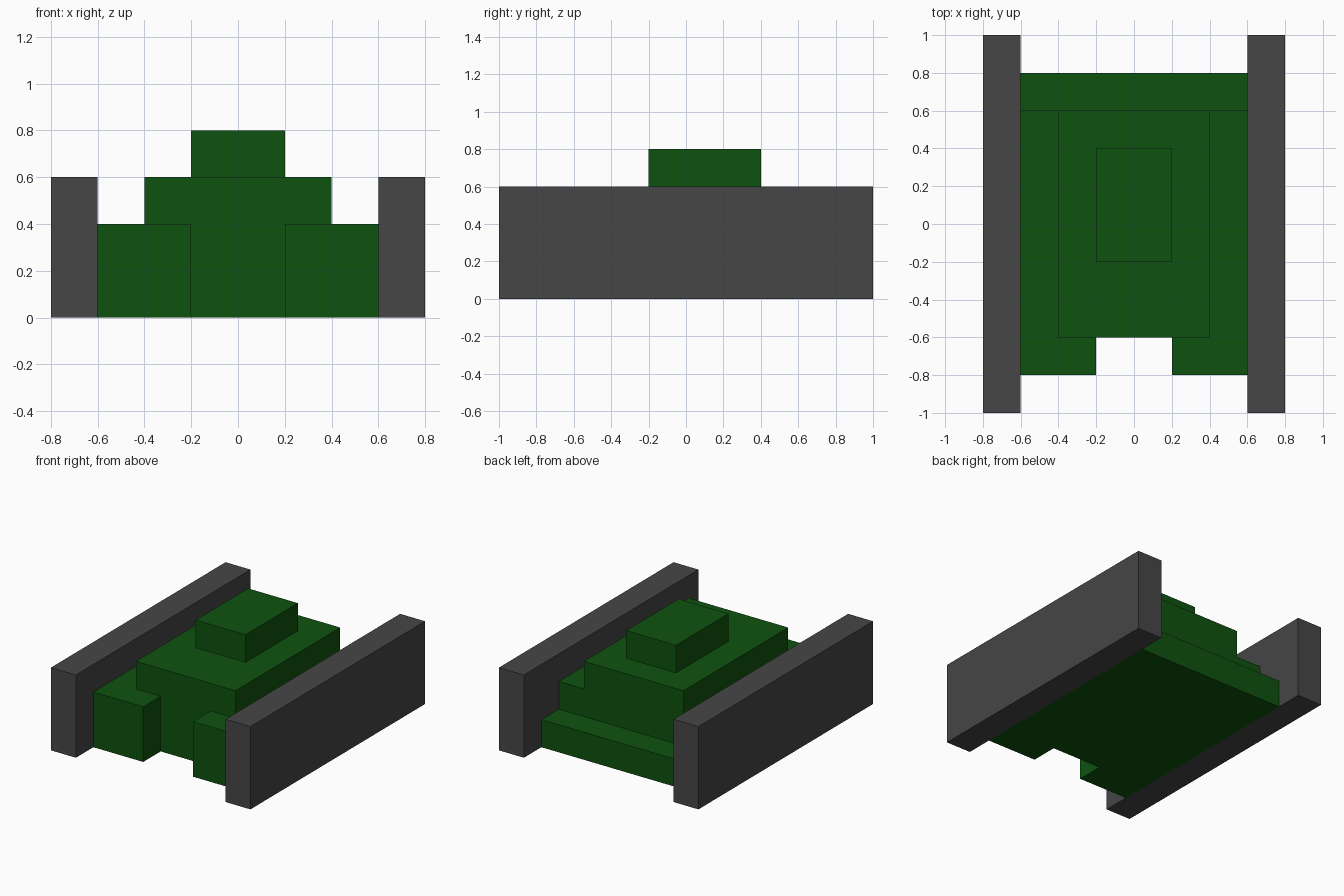
import bpy
import bmesh

cube = bpy.data.objects.get("Cube")
if cube:
    bpy.data.objects.remove(cube, do_unlink=True)


def make_material(name, rgb):
    mat = bpy.data.materials.new(name)
    mat.use_nodes = True
    mat.diffuse_color = (*rgb, 1)
    bsdf = next(n for n in mat.node_tree.nodes if n.type == 'BSDF_PRINCIPLED')
    bsdf.inputs["Base Color"].default_value = (*rgb, 1)
    return mat


green = make_material("dark_green", (0.0045, 0.085, 0.0045))
grey = make_material("dark_grey", (0.061, 0.061, 0.061))


def prism(name, outline, z0, z1, mat):
    """Extrude a flat outline from z0 up to z1."""
    bm = bmesh.new()
    base = bm.faces.new([bm.verts.new((x, y, z0)) for x, y in outline])
    top = bmesh.ops.extrude_face_region(bm, geom=[base], use_keep_orig=True)
    verts = [v for v in top["geom"] if isinstance(v, bmesh.types.BMVert)]
    bmesh.ops.translate(bm, verts=verts, vec=(0, 0, z1 - z0))
    bmesh.ops.recalc_face_normals(bm, faces=bm.faces)
    mesh = bpy.data.meshes.new(name)
    bm.to_mesh(mesh)
    bm.free()
    mesh.materials.append(mat)
    obj = bpy.data.objects.new(name, mesh)
    bpy.context.collection.objects.link(obj)
    return obj


def box(name, x, y, z, mat):
    outline = [(x[0], y[0]), (x[1], y[0]), (x[1], y[1]), (x[0], y[1])]
    return prism(name, outline, z[0], z[1], mat)


# Lower hull with a notch between its two front blocks
half = [(0.2, -0.6), (0.2, -0.8), (0.6, -0.8), (0.6, 0.6)]
prism("lower_hull", half + [(-x, y) for x, y in reversed(half)], 0, 0.4, green)

# Stepped decks above and behind the hull
box("rear_step", (-0.6, 0.6), (0.6, 0.8), (0, 0.2), green)
box("upper_hull", (-0.4, 0.4), (-0.6, 0.6), (0.4, 0.6), green)
box("turret", (-0.2, 0.2), (-0.2, 0.4), (0.6, 0.8), green)

# Side tracks
for side, x in (("left", (0.6, 0.8)), ("right", (-0.8, -0.6))):
    box(side + "_track", x, (-1, 1), (0, 0.6), grey)
